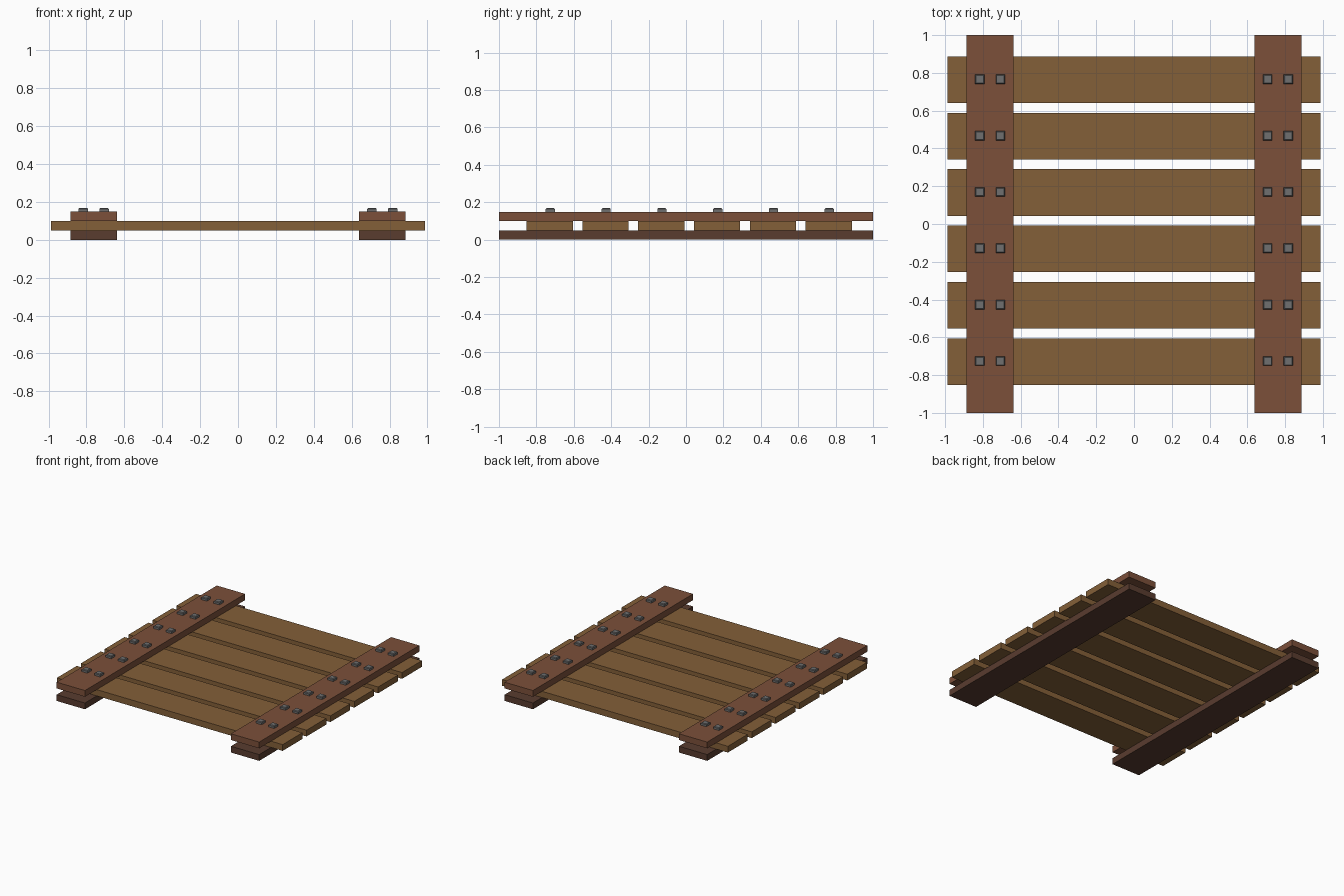
import bpy, bmesh

if "Cube" in bpy.data.objects:
    bpy.data.objects.remove(bpy.data.objects["Cube"])

U = 0.0494          # board thickness
W = 5 * U           # board width


def material(name, rgb):
    m = bpy.data.materials.new(name)
    m.diffuse_color = (*rgb, 1)
    m.use_nodes = True
    m.node_tree.nodes["Principled BSDF"].inputs["Base Color"].default_value = m.diffuse_color
    return m


SLAT = material("slat_wood", (0.23, 0.115, 0.04))
RAIL = material("rail_wood", (0.20, 0.08, 0.042))
DARK = material("dark_wood", (0.10, 0.045, 0.028))
METAL = material("bolt_metal", (0.16, 0.16, 0.16))


def box(name, loc, size, mat, chamfer=0):
    bm = bmesh.new()
    bmesh.ops.create_cube(bm, size=1)
    bmesh.ops.scale(bm, vec=size, verts=bm.verts)
    if chamfer:
        # chamfer only the upper rim
        rim = [e for e in bm.edges if all(v.co.z > 0 for v in e.verts)]
        bmesh.ops.bevel(bm, geom=rim, offset=chamfer, segments=1, affect='EDGES')
    me = bpy.data.meshes.new(name)
    bm.to_mesh(me)
    bm.free()
    me.materials.append(mat)
    ob = bpy.data.objects.new(name, me)
    ob.location = loc
    bpy.context.collection.objects.link(ob)
    return ob


slat_y = [0.763 - 0.2983 * i for i in range(6)]

# Cross slats
for y in slat_y:
    box("slat", (0, y, 1.5 * U), (1.974, W, U), SLAT)

# Rails below and above the slats, with a pair of bolts over each slat
for side in (-1, 1):
    x = side * 0.762
    box("bottom_rail", (x, 0, 0.5 * U), (W, 2, U), DARK)
    box("top_rail", (x, 0, 2.5 * U), (W, 2, U), RAIL)
    for y in slat_y:
        for dx in (-0.055, 0.055):
            box("bolt", (x + dx, y + 0.003, 3 * U + 0.01), (U, U, 0.02), METAL, 0.005)
